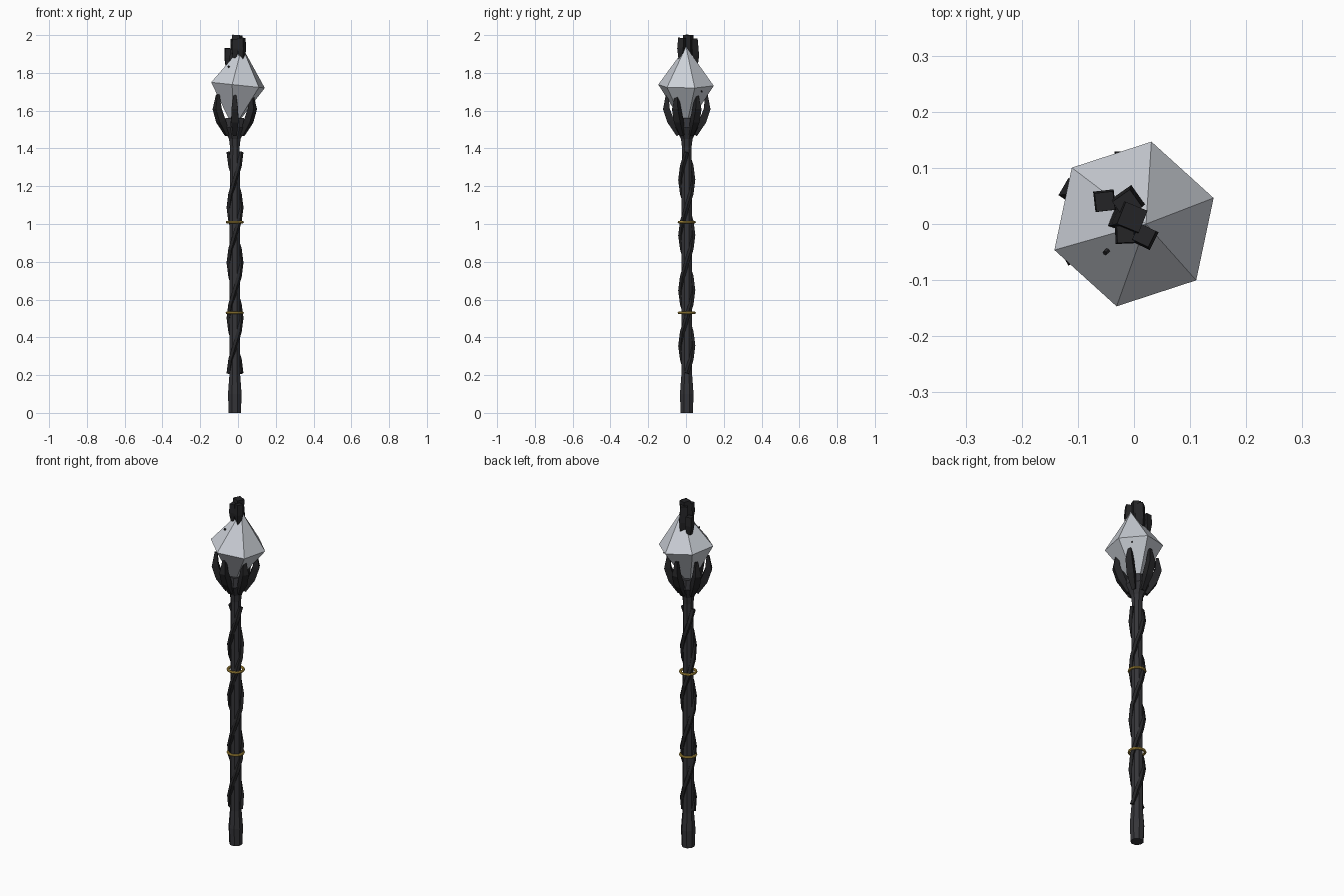
import bpy, bmesh
from math import sin, cos, pi, radians
from mathutils import Vector

if "Cube" in bpy.data.objects:
    bpy.data.objects.remove(bpy.data.objects["Cube"])

CX, CY = -0.017, 0.004   # shaft axis


def material(name, rgb):
    m = bpy.data.materials.new(name)
    m.diffuse_color = (*rgb, 1)
    m.use_nodes = True
    m.node_tree.nodes["Principled BSDF"].inputs["Base Color"].default_value = m.diffuse_color
    return m


DARK = material("dark_wood", (0.035, 0.035, 0.04))
BLACK = material("black_wood", (0.018, 0.018, 0.02))
GOLD = material("gold", (0.6, 0.4, 0.07))
CRYSTAL = material("pale_crystal", (0.6, 0.63, 0.68))


def tube(name, pts, radii, sides, mat, turn=0.0, ref=(1, 0, 0)):
    """Low-poly tube with a radius per path point and capped ends."""
    pts = [Vector(p) for p in pts]
    bm = bmesh.new()
    rings = []
    for i, p in enumerate(pts):
        t = (pts[min(i + 1, len(pts) - 1)] - pts[max(i - 1, 0)]).normalized()
        r = Vector(ref)
        u = (r - t * r.dot(t)).normalized()
        v = t.cross(u)
        ring = []
        for k in range(sides):
            a = turn + 2 * pi * k / sides
            ring.append(bm.verts.new(p + (u * cos(a) + v * sin(a)) * radii[i]))
        rings.append(ring)
    for a, b in zip(rings, rings[1:]):
        for k in range(sides):
            n = (k + 1) % sides
            bm.faces.new((a[k], a[n], b[n], b[k]))
    bm.faces.new(rings[0][::-1])
    bm.faces.new(rings[-1])
    me = bpy.data.meshes.new(name)
    bm.to_mesh(me)
    bm.free()
    ob = bpy.data.objects.new(name, me)
    me.materials.append(mat)
    bpy.context.collection.objects.link(ob)
    return ob


def polar(r, a, z):
    return (CX + r * cos(a), CY + r * sin(a), z)


# Shaft with swollen foot, and the socket under the crystal
prof = [(0, .035), (.1, .039), (.2, .031), (.8, .030), (1.43, .028)]
tube("shaft", [(CX, CY, z) for z, r in prof], [r for z, r in prof], 8, DARK, pi / 8)
prof = [(1.41, .028), (1.45, .033), (1.51, .064), (1.56, .052)]
tube("socket", [(CX, CY, z) for z, r in prof], [r for z, r in prof], 8, DARK, pi / 8)

# Two vines winding two turns around the shaft
STEPS = 16
for s in range(2):
    pts = [polar(.032, s * pi + 4 * pi * i / STEPS, .21 + 1.17 * i / STEPS)
           for i in range(STEPS + 1)]
    tube(f"vine_{s + 1}", pts, [.014] * len(pts), 5, BLACK)

# Gold bands
for i, z in enumerate((.53, 1.01)):
    bpy.ops.mesh.primitive_torus_add(major_radius=.041, minor_radius=.007,
                                     major_segments=24, minor_segments=8,
                                     location=(CX, CY, z))
    band = bpy.context.object
    band.name = f"gold_band_{i + 1}"
    band.data.materials.append(GOLD)
    bpy.ops.object.shade_smooth_by_angle()

# Claws holding the crystal
for k in range(6):
    a = radians(30 + 60 * k)
    path = [(.045, 1.47), (.085, 1.545), (.108, 1.61), (.104, 1.685)]
    tube(f"claw_{k + 1}", [polar(r, a, z) for r, z in path],
         [.014, .027, .025, .01], 4, BLACK, pi / 4, (-sin(a), cos(a), 0))

# Six-sided crystal, tilted a little towards +x
bm = bmesh.new()
girdle = [bm.verts.new((.15 * cos(radians(18 + 60 * k)),
                        .15 * sin(radians(18 + 60 * k)), 0)) for k in range(6)]
top, bottom = bm.verts.new((0, 0, .205)), bm.verts.new((0, 0, -.23))
for k in range(6):
    n = (k + 1) % 6
    bm.faces.new((girdle[k], girdle[n], top))
    bm.faces.new((girdle[n], girdle[k], bottom))
me = bpy.data.meshes.new("crystal")
bm.to_mesh(me)
bm.free()
me.materials.append(CRYSTAL)
crystal = bpy.data.objects.new("crystal", me)
crystal.location = (0, 0, 1.735)
crystal.rotation_euler = (0, radians(6), 0)
bpy.context.collection.objects.link(crystal)

# Broken wooden crown clasping the crystal tip
crown = [((-.015, .01, 1.86), (-.003, .012, 2.0), .034, .033),
         ((-.053, .043, 1.83), (-.052, .04, 1.93), .016, .026),
         ((-.008, .045, 1.80), (-.012, .035, 1.98), .012, .030),
         ((.022, -.026, 1.87), (.018, -.02, 1.985), .014, .025),
         ((-.018, -.018, 1.88), (-.015, -.018, 1.98), .014, .024)]
for i, (a, b, r0, r1) in enumerate(crown):
    mid = Vector(a).lerp(Vector(b), .5)
    tube(f"crown_splinter_{i + 1}", [a, mid, b], [r0, max(r0, r1), r1 * .9],
         4, BLACK, .4 + i * .5)

# Thin twig running through the crystal
tube("twig", [(-.052, -.052, 1.835), (.085, .085, 1.70)], [.005, .005], 6, BLACK)
